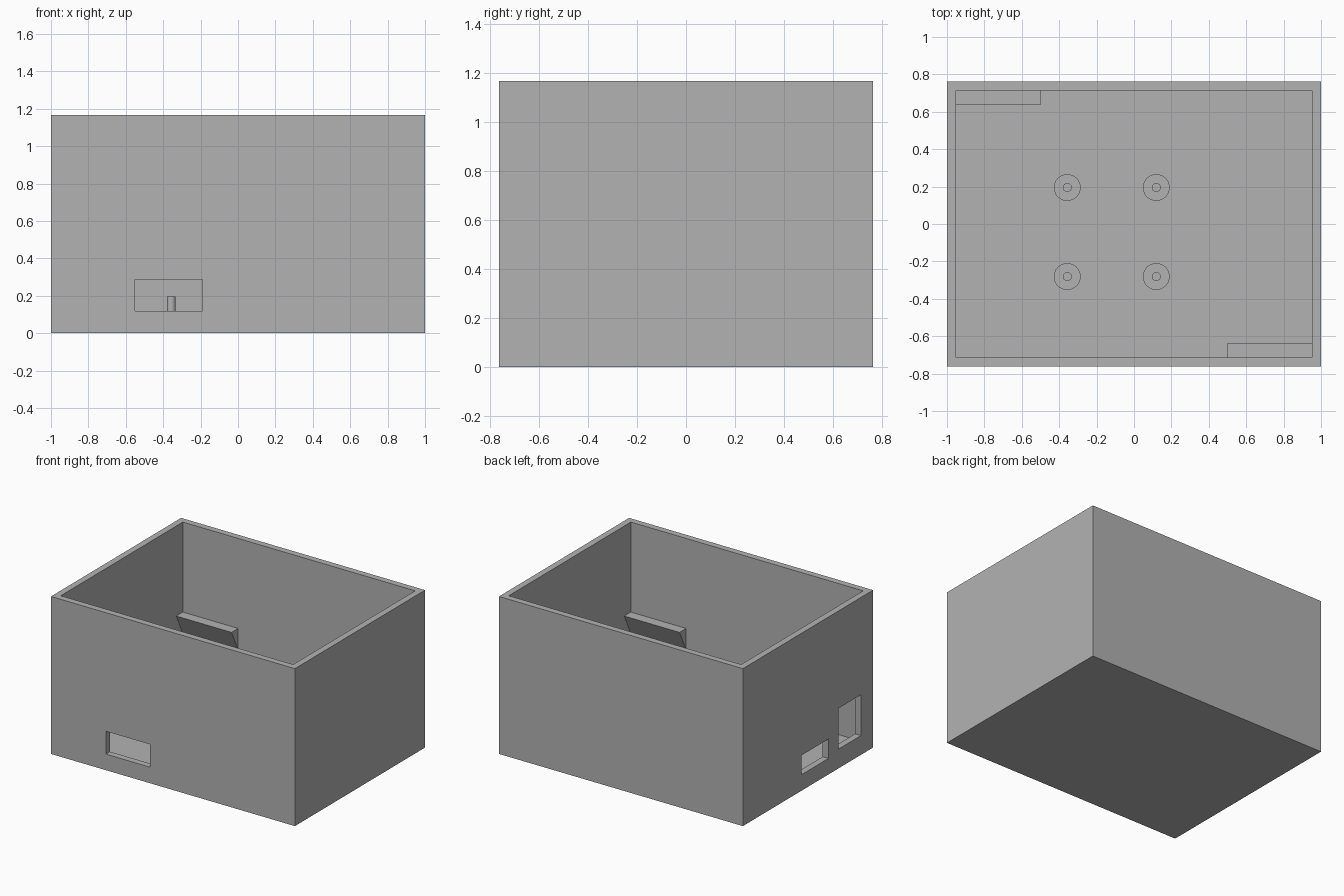
import bpy
import bmesh
from mathutils import Vector

old = bpy.data.objects.get("Cube")
if old:
    bpy.data.objects.remove(old, do_unlink=True)

HX, HY, HEIGHT, WALL = 1.0, 0.762, 1.167, 0.0476
IX, IY = HX - WALL, HY - WALL

grey = bpy.data.materials.new("plain grey")
grey.use_nodes = True
colour = (0.448, 0.448, 0.448, 1)
grey.diffuse_color = colour
grey.node_tree.nodes["Principled BSDF"].inputs["Base Color"].default_value = colour


def add_object(name, bm):
    bmesh.ops.recalc_face_normals(bm, faces=bm.faces[:])
    mesh = bpy.data.meshes.new(name)
    bm.to_mesh(mesh)
    bm.free()
    mesh.materials.append(grey)
    obj = bpy.data.objects.new(name, mesh)
    bpy.context.collection.objects.link(obj)
    return obj


def box(name, low, high):
    low, high = Vector(low), Vector(high)
    bm = bmesh.new()
    bmesh.ops.create_cube(bm, size=1)
    bmesh.ops.scale(bm, vec=high - low, verts=bm.verts)
    bmesh.ops.translate(bm, vec=(low + high) / 2, verts=bm.verts)
    return add_object(name, bm)


def select_only(obj):
    bpy.ops.object.select_all(action="DESELECT")
    obj.select_set(True)
    bpy.context.view_layer.objects.active = obj


def cut(target, cutter):
    cutter.hide_render = True
    mod = target.modifiers.new("opening", "BOOLEAN")
    mod.operation = "DIFFERENCE"
    mod.solver = "EXACT"
    mod.object = cutter
    select_only(target)
    bpy.ops.object.modifier_apply(modifier=mod.name)
    bpy.data.objects.remove(cutter, do_unlink=True)


def cylinder(name, x, y, radius, bottom, top):
    bm = bmesh.new()
    bmesh.ops.create_cone(bm, cap_ends=True, segments=48, radius1=radius,
                          radius2=radius, depth=top - bottom)
    bmesh.ops.translate(bm, vec=(x, y, (top + bottom) / 2), verts=bm.verts)
    obj = add_object(name, bm)
    select_only(obj)
    bpy.ops.object.shade_smooth_by_angle()


def ledge(name, side):
    # Triangular bracket: flat top, underside sloping back into the wall
    profile = [(IY, 0.5), (IY - 0.077, 0.5), (IY, 0.34)]
    bm = bmesh.new()
    face = bm.faces.new([bm.verts.new((-side * IX, side * y, z)) for y, z in profile])
    swept = bmesh.ops.extrude_face_region(bm, geom=[face])["geom"]
    moved = [v for v in swept if isinstance(v, bmesh.types.BMVert)]
    bmesh.ops.translate(bm, vec=(side * 0.453, 0, 0), verts=moved)
    add_object(name, bm)


# Open-topped case with thick walls and floor
case = box("case", (-HX, -HY, 0), (HX, HY, HEIGHT))
cut(case, box("cavity_cutter", (-IX, -IY, WALL), (IX, IY, HEIGHT + 0.1)))

# Openings: one in the front wall, two in the right wall
cut(case, box("front_window_cutter", (-0.55, -HY - 0.1, 0.119), (-0.19, -IY + 0.05, 0.288)))
for name, y0, y1, z0, z1 in (("low_port_cutter", -0.24, 0.076, 0.119, 0.262),
                             ("tall_port_cutter", -0.62, -0.357, 0.143, 0.445)):
    cut(case, box(name, (-HX - 0.1, y0, z0), (-IX + 0.05, y1, z1)))

# Four standoffs with locating pins
for row, y in (("front", -0.281), ("back", 0.195)):
    for side, x in (("right", -0.357), ("left", 0.119)):
        cylinder(f"{row}_{side}_standoff", x, y, 0.0714, WALL, 0.119)
        cylinder(f"{row}_{side}_pin", x, y, 0.0238, 0.119, 0.197)

# Corner ledges on opposite walls
ledge("back_right_ledge", 1)
ledge("front_left_ledge", -1)
